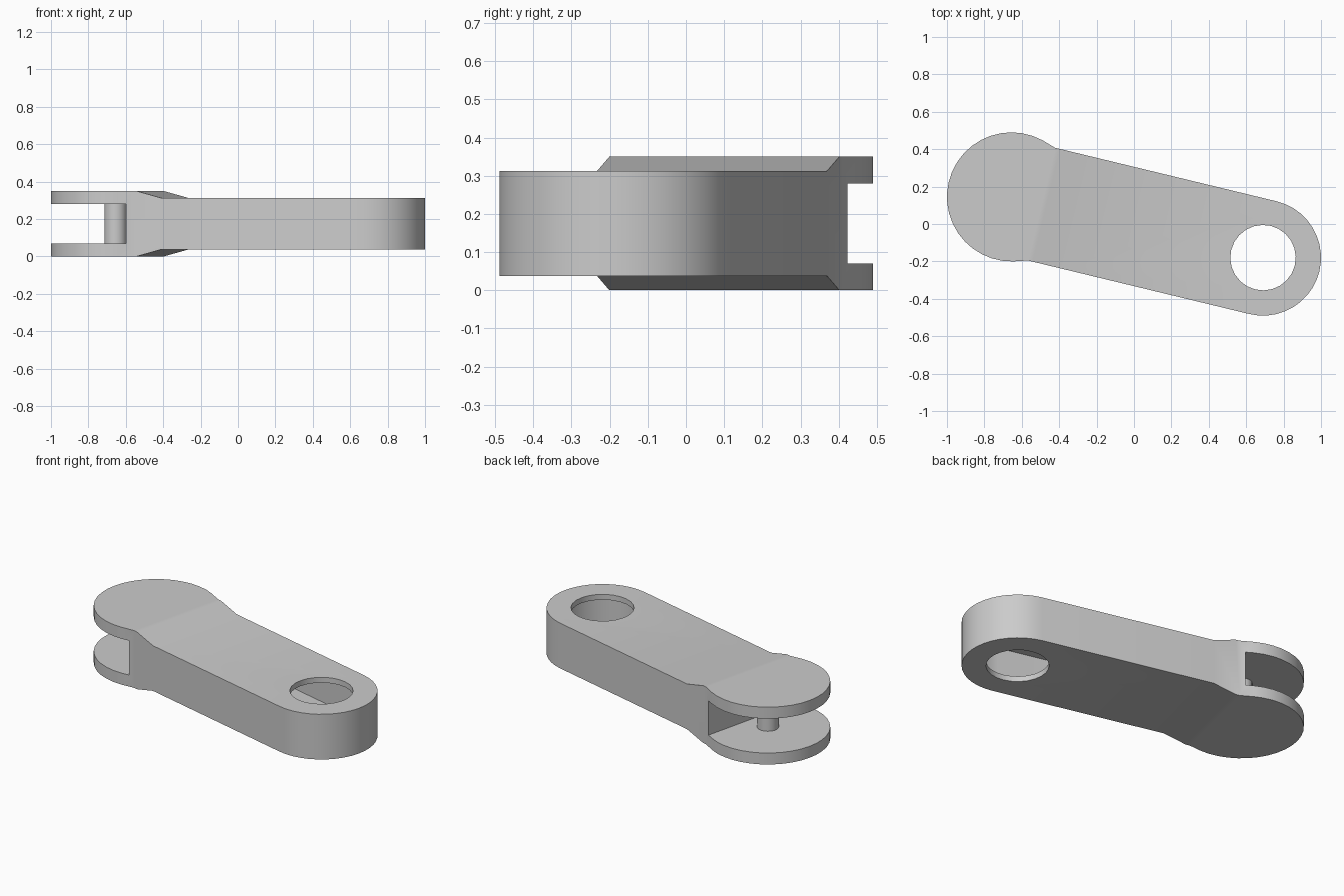
import bpy, bmesh, math
from mathutils import Matrix, Vector

cube = bpy.data.objects.get("Cube")
if cube:
    bpy.data.objects.remove(cube)

HEAD = Vector((-0.655, 0.145, 0))   # pivot of the forked end
EYE = Vector((0.69, -0.18, 0))      # pivot of the bored end
AXIS = EYE - HEAD
LENGTH = AXIS.length
PLACE = Matrix.Translation(HEAD) @ Matrix.Rotation(math.atan2(AXIS.y, AXIS.x), 4, 'Z')
HEAD_R, ARM_R, BORE_R, PIN_R = 0.345, 0.31, 0.175, 0.06
SLOT_LOW, SLOT_HIGH = 0.07, 0.28

metal = bpy.data.materials.new("grey_metal")
metal.use_nodes = True
COLOUR = (0.6, 0.6, 0.6, 1)
metal.diffuse_color = COLOUR
metal.node_tree.nodes["Principled BSDF"].inputs["Base Color"].default_value = COLOUR


def arc(cx, r, start, end, steps):
    """Points on an arc centred on the link axis, angles in degrees."""
    angles = [math.radians(start + (end - start) * i / steps) for i in range(steps + 1)]
    return [(cx + r * math.cos(a), r * math.sin(a)) for a in angles]


def prism(name, points, low, high, sideways=False):
    """Extrude an outline upward, or a side profile across the link."""
    bm = bmesh.new()
    spot = (lambda p: (p[0], low, p[1])) if sideways else (lambda p: (p[0], p[1], low))
    face = bm.faces.new([bm.verts.new(spot(p)) for p in points])
    moved = bmesh.ops.extrude_face_region(bm, geom=[face])["geom"]
    step = Vector((0, high - low, 0)) if sideways else Vector((0, 0, high - low))
    bmesh.ops.translate(bm, vec=step, verts=[g for g in moved if isinstance(g, bmesh.types.BMVert)])
    bmesh.ops.recalc_face_normals(bm, faces=bm.faces)
    mesh = bpy.data.meshes.new(name)
    bm.to_mesh(mesh)
    bm.free()
    mesh.materials.append(metal)
    obj = bpy.data.objects.new(name, mesh)
    obj.matrix_world = PLACE
    bpy.context.collection.objects.link(obj)
    return obj


def select(obj):
    bpy.ops.object.select_all(action='DESELECT')
    obj.select_set(True)
    bpy.context.view_layer.objects.active = obj


def cut(target, tool, operation='DIFFERENCE'):
    tool.hide_render = True
    mod = target.modifiers.new("cut", 'BOOLEAN')
    mod.object, mod.operation, mod.solver = tool, operation, 'EXACT'
    select(target)
    bpy.ops.object.modifier_apply(modifier=mod.name)
    bpy.data.objects.remove(tool)


# Link body: round head blending into a parallel arm with a round eye
outline = arc(0, HEAD_R, 75, 285, 22)
outline += [(0.165, -ARM_R)] + arc(LENGTH, ARM_R, -90, 90, 20) + [(0.165, ARM_R)]
link_body = prism("link_body", outline, -0.2, 0.6)

# Side profile: thick head ramping down to the thinner arm
upper = [(-1, 0.35), (0.19, 0.35), (0.325, 0.313), (2, 0.313)]
lower = [(x, 0.35 - z) for x, z in reversed(upper)]
cut(link_body, prism("side_profile", upper + lower, -1, 1, True), 'INTERSECT')

# Fork slot, hollow inside the arm and bore through the eye
cut(link_body, prism("fork_slot", [(-1, -1), (0.135, -1), (0.135, 1), (-1, 1)], SLOT_LOW, SLOT_HIGH))
hollow = [(0.2, -0.25)] + arc(LENGTH, 0.25, -90, 90, 20) + [(0.2, 0.25)]
cut(link_body, prism("arm_hollow", hollow, SLOT_LOW, SLOT_HIGH))
cut(link_body, prism("eye_bore", arc(LENGTH, BORE_R, 0, 345, 23), -0.5, 1))

# Pin joining the two fork cheeks
fork_pin = prism("fork_pin", arc(0, PIN_R, 0, 345, 23), SLOT_LOW - 0.01, SLOT_HIGH + 0.01)

for part in (link_body, fork_pin):
    select(part)
    bpy.ops.object.shade_smooth_by_angle(angle=math.radians(25))
